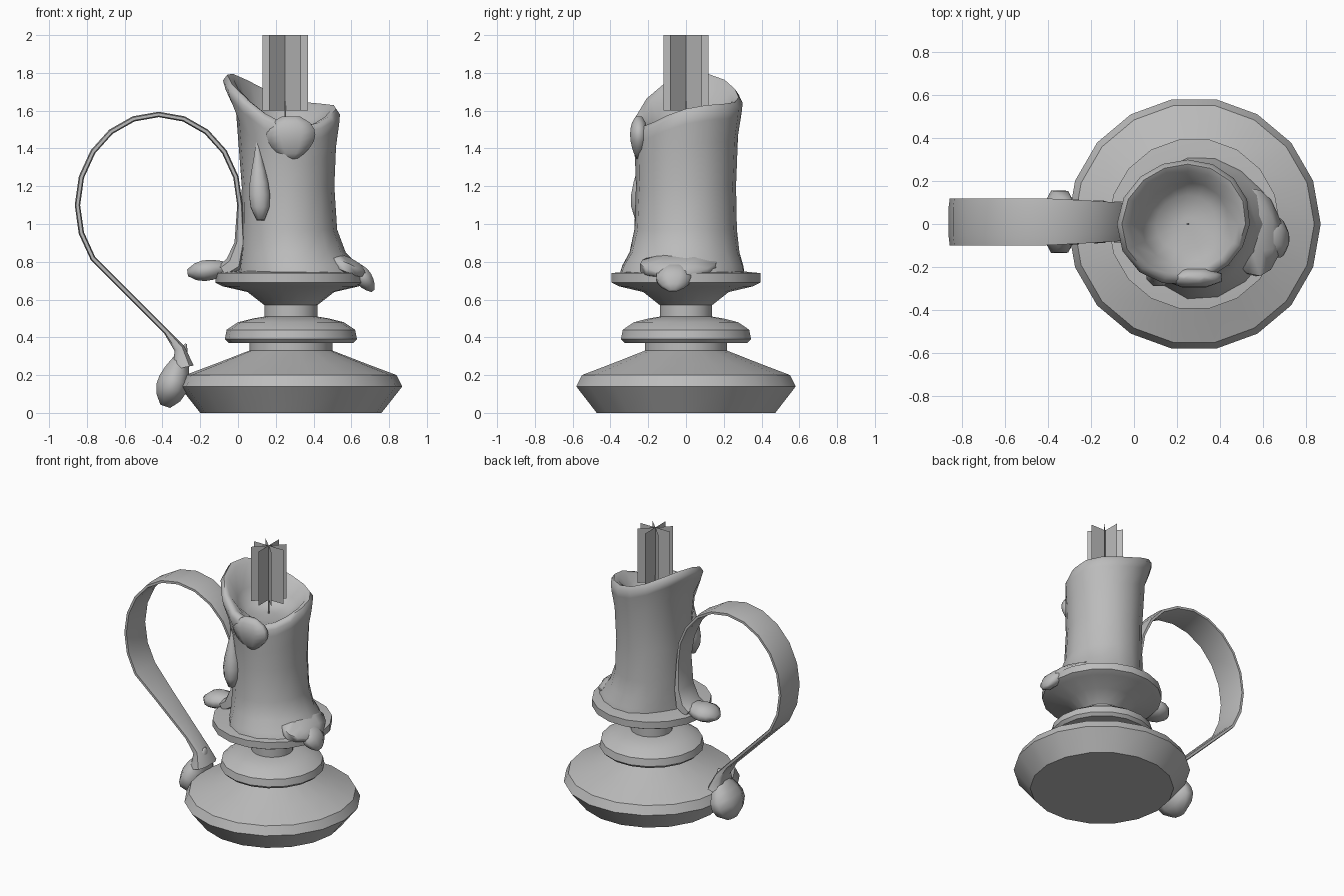
import bpy, bmesh, math
from math import sin, cos, pi, tau
from mathutils import Vector

default_cube = bpy.data.objects.get("Cube")
if default_cube:
    bpy.data.objects.remove(default_cube, do_unlink=True)

shade = (.5, .5, .5, 1)
grey = bpy.data.materials.new("plain grey")
grey.use_nodes = True
grey.diffuse_color = shade
grey.node_tree.nodes["Principled BSDF"].inputs["Base Color"].default_value = shade


def add_object(name, bm, smooth_angle):
    mesh = bpy.data.meshes.new(name)
    bm.to_mesh(mesh)
    bm.free()
    mesh.materials.append(grey)
    obj = bpy.data.objects.new(name, mesh)
    bpy.context.collection.objects.link(obj)
    bpy.ops.object.select_all(action='DESELECT')
    obj.select_set(True)
    bpy.context.view_layer.objects.active = obj
    bpy.ops.object.shade_smooth_by_angle(angle=math.radians(smooth_angle))


def loft(name, rings, smooth_angle):
    """Skin closed rings of equal point count and cap both ends."""
    bm = bmesh.new()
    loops = [[bm.verts.new(point) for point in ring] for ring in rings]
    for lower, upper in zip(loops, loops[1:]):
        for i in range(len(lower)):
            bm.faces.new((lower[i - 1], lower[i], upper[i], upper[i - 1]))
    bm.faces.new(loops[0])
    bm.faces.new(loops[-1])
    bmesh.ops.recalc_face_normals(bm, faces=bm.faces)
    add_object(name, bm, smooth_angle)


def angles(count):
    return [tau * i / count for i in range(count)]


def lathe(name, profile, centre=.28, sides=18):
    loft(name, [[(centre + radius * cos(a), radius * sin(a), height) for a in angles(sides)]
                for radius, height in profile], smooth_angle=40)


def sweep(name, stations, width_axis, squareness=1, smooth_angle=70):
    """Carry a rounded section along stations of (point, half width, half depth)."""
    points = [station[0] for station in stations]
    side = Vector(width_axis)
    rings = []
    for k, (point, width, depth) in enumerate(stations):
        tangent = points[min(k + 1, len(points) - 1)] - points[max(k - 1, 0)]
        normal = tangent.cross(side).normalized()
        ring = []
        for a in angles(8):
            c, s = cos(a + pi / 8), sin(a + pi / 8)
            c = math.copysign(abs(c) ** squareness, c)
            s = math.copysign(abs(s) ** squareness, s)
            ring.append(point + side * c * width + normal * s * depth)
        rings.append(ring)
    loft(name, rings, smooth_angle)


def teardrop(name, start, end, width_axis, width, depth, skew=1.6):
    """Wax drop that swells towards its end."""
    stations = []
    for step in range(8):
        t = .04 + .92 * step / 7
        swell = sin(pi * t ** skew) ** .7
        stations.append((Vector(start).lerp(Vector(end), t), width * swell, depth * swell))
    sweep(name, stations, width_axis)


ACROSS = (1, 0, 0)
SIDEWAYS = (0, 1, 0)

# Turned holder: heavy foot, middle collar and drip tray
lathe("holder_base", [(.48, 0), (.59, .14), (.56, .2), (.4, .26), (.22, .33), (.22, .38)])
lathe("holder_collar", [(.33, .37), (.35, .39), (.34, .44), (.28, .48), (.2, .5), (.14, .51)])
lathe("drip_tray", [(.14, .49), (.14, .57), (.23, .64), (.36, .67), (.4, .69),
                    (.4, .74), (.3, .75)])


# Candle: spreading foot, narrow waist and slanted rim, each a rule of the angle
def foot(a):
    return .32 + .08 * cos(a) - .02 * sin(a) + .01 * cos(4 * a)


def waist(a):
    return .255 + .015 * cos(a) - .01 * cos(2 * a)


def rim(a):
    return .3 + .01 * (sin(a) + sin(2 * a) + cos(2 * a) - 2 * cos(a))


def rim_height(a):
    return 1.65 - .09 * cos(a) + .07 * sin(a) + .05 * cos(2 * a)


def candle_ring(radius, height):
    return [(.25 + radius(a) * cos(a), radius(a) * sin(a), height(a)) for a in angles(16)]


candle = []
for spread, level in ((1, .74), (.85, .78), (.4, .85), (.1, .97), (0, 1.2)):
    candle.append(candle_ring(lambda a: waist(a) + spread * (foot(a) - waist(a)),
                              lambda a: level))
for flare, drop in ((.3, .2), (.85, .08), (1, .03)):
    candle.append(candle_ring(lambda a: waist(a) + flare * (rim(a) - waist(a)),
                              lambda a: rim_height(a) - drop))
# Melted bowl sinking from the rim to a level floor
for inset, sink in ((.93, 0), (.82, .1), (.65, .6), (.45, .95), (.1, 1)):
    candle.append(candle_ring(lambda a: rim(a) * inset,
                              lambda a: rim_height(a) + sink * (1.5 - rim_height(a))))
loft("candle", candle, smooth_angle=70)

# Melted wax
teardrop("wax_spill", (.3, 0, .88), (.7, -.06, .72), SIDEWAYS, .22, .06)
teardrop("hanging_drop", (.6, -.06, .8), (.72, -.07, .64), SIDEWAYS, .1, .05, skew=1)
teardrop("long_drip", (.1, -.2, 1.5), (.12, -.25, 1), ACROSS, .06, .06, skew=2)
teardrop("lip_drip", (.28, -.25, 1.58), (.28, -.25, 1.33), ACROSS, .14, .05, skew=.8)
teardrop("tray_lobe", (.04, .01, .78), (-.28, .01, .74), SIDEWAYS, .11, .06)
teardrop("base_lobe", (-.27, .01, .38), (-.39, .01, .02), SIDEWAYS, .16, .09)

# Ribbon handle: rises from the tray, arches over and runs straight to the base
ribbon = [(Vector((-.08, .01, .75)), .1, .04), (Vector((-.02, .01, .79)), .1, .05),
          (Vector((.01, .01, .9)), .09, .03)]
for step in range(13):
    turn = math.radians(18 * step)
    ribbon.append((Vector((.43 * cos(turn) - .42, .01, 1.1 + .48 * sin(turn))),
                   .08 + .035 * min(1, step / 5), .015))
arch_end = ribbon[-1][0]
shoulder = Vector((-.38, .01, .43))
for t in (.4, .7, 1):
    ribbon.append((arch_end.lerp(shoulder, t), .11 - .04 * t, .015))
ribbon.append((Vector((-.31, .01, .34)), .07, .03))
ribbon.append((Vector((-.29, .01, .24)), .11, .06))
sweep("handle", ribbon, SIDEWAYS, squareness=.6, smooth_angle=60)

# Wick and crossed flame cards
sweep("wick", [(Vector((.25, 0, 1.48)), .006, .006), (Vector((.25, 0, 1.65)), .004, .004)],
      ACROSS)
bm = bmesh.new()
for turn in angles(8)[:4]:
    reach = Vector((cos(turn), sin(turn), 0)) * .12
    bottom, top = Vector((.25, 0, 1.6)), Vector((.25, 0, 2))
    corners = (bottom - reach, bottom + reach, top + reach, top - reach)
    bm.faces.new([bm.verts.new(corner) for corner in corners])
add_object("flame_cards", bm, smooth_angle=30)
